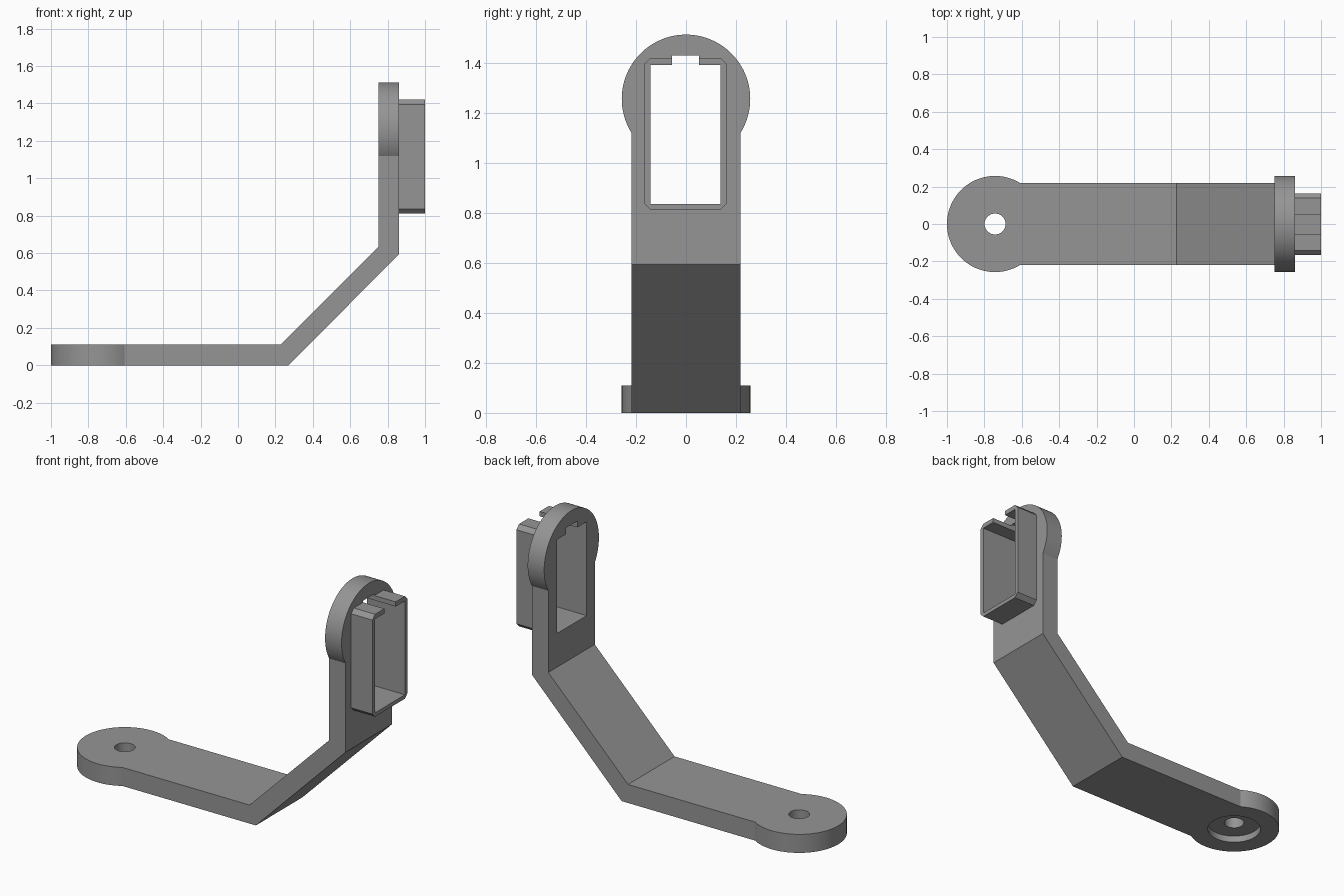
import bpy, bmesh, math
from mathutils import Matrix, Vector

if "Cube" in bpy.data.objects:
    bpy.data.objects.remove(bpy.data.objects["Cube"])

grey = bpy.data.materials.new("mid grey")
grey.diffuse_color = (0.30, 0.30, 0.30, 1)
grey.use_nodes = True
grey.node_tree.nodes["Principled BSDF"].inputs["Base Color"].default_value = grey.diffuse_color

T = 0.11             # strip thickness
W = 0.218            # half width of the strip
R = 0.257            # radius of the round ends
FOOT_X = -0.743      # centre of the foot disc
HEAD_Z = 1.256       # centre of the head disc
X0, X1 = 0.752, 0.86  # upright plate faces


def finish(name, bm):
    bmesh.ops.recalc_face_normals(bm, faces=bm.faces[:])
    me = bpy.data.meshes.new(name)
    bm.to_mesh(me)
    bm.free()
    me.materials.append(grey)
    ob = bpy.data.objects.new(name, me)
    bpy.context.collection.objects.link(ob)
    return ob


def extrude(name, points, offset):
    """Prism from a closed outline of 3D points."""
    bm = bmesh.new()
    face = bm.faces.new([bm.verts.new(p) for p in points])
    ext = bmesh.ops.extrude_face_region(bm, geom=[face])
    moved = [v for v in ext["geom"] if isinstance(v, bmesh.types.BMVert)]
    bmesh.ops.translate(bm, verts=moved, vec=Vector(offset))
    return finish(name, bm)


def disc(name, radius, depth, centre, axis="Z", segments=96):
    bm = bmesh.new()
    rot = Matrix.Rotation(math.pi / 2, 4, "Y") if axis == "X" else Matrix()
    bmesh.ops.create_cone(bm, cap_ends=True, segments=segments, radius1=radius,
                          radius2=radius, depth=depth,
                          matrix=Matrix.Translation(centre) @ rot)
    return finish(name, bm)


def box(name, lo, hi):
    (xa, ya, za), (xb, yb, zb) = lo, hi
    return extrude(name, [(xa, ya, za), (xb, ya, za), (xb, yb, za), (xa, yb, za)],
                   (0, 0, zb - za))


def combine(target, other, operation):
    mod = target.modifiers.new(operation.lower(), "BOOLEAN")
    mod.operation, mod.solver, mod.object = operation, "EXACT", other
    bpy.context.view_layer.objects.active = target
    bpy.ops.object.modifier_apply(modifier=mod.name)
    bpy.data.objects.remove(other)


# bent strip: foot, slope and upright
side = [(FOOT_X, 0), (0.27, 0), (X1, 0.593), (X1, HEAD_Z),
        (X0, HEAD_Z), (X0, 0.635), (0.228, T), (FOOT_X, T)]
bracket = extrude("bent_bracket", [(x, -W, z) for x, z in side], (0, 2 * W, 0))

# round ends
combine(bracket, disc("foot_disc", R, T, (FOOT_X, 0, T / 2)), "UNION")
combine(bracket, disc("head_disc", R, X1 - X0, ((X0 + X1) / 2, 0, HEAD_Z), "X"), "UNION")

# screw hole with a recess underneath
combine(bracket, disc("screw_hole", 0.056, 0.5, (FOOT_X, 0, 0), segments=64), "DIFFERENCE")
combine(bracket, disc("screw_recess", 0.15, 0.08, (FOOT_X, 0, 0), segments=64), "DIFFERENCE")

# chamfered rectangular sleeve on the upright
C, H, ZB, ZT, B = -0.002, 0.165, 0.812, 1.42, 0.025
outline = [(C - H + B, ZB), (C + H - B, ZB), (C + H, ZB + B), (C + H, ZT - B),
           (C + H - B, ZT), (C - H + B, ZT), (C - H, ZT - B), (C - H, ZB + B)]
sleeve = extrude("socket_sleeve", [(X1, y, z) for y, z in outline], (1.0 - X1, 0, 0))

# window and top notch through both parts
for part in (bracket, sleeve):
    combine(part, box("window", (0.6, C - 0.14, 0.835), (1.2, C + 0.14, 1.392)), "DIFFERENCE")
    combine(part, box("notch", (0.6, C - 0.053, 1.3), (1.2, C + 0.053, 1.43)), "DIFFERENCE")

# smooth round walls, sharp edges
for part in (bracket, sleeve):
    bpy.ops.object.select_all(action="DESELECT")
    part.select_set(True)
    bpy.context.view_layer.objects.active = part
    bpy.ops.object.shade_smooth_by_angle(angle=math.radians(20))
